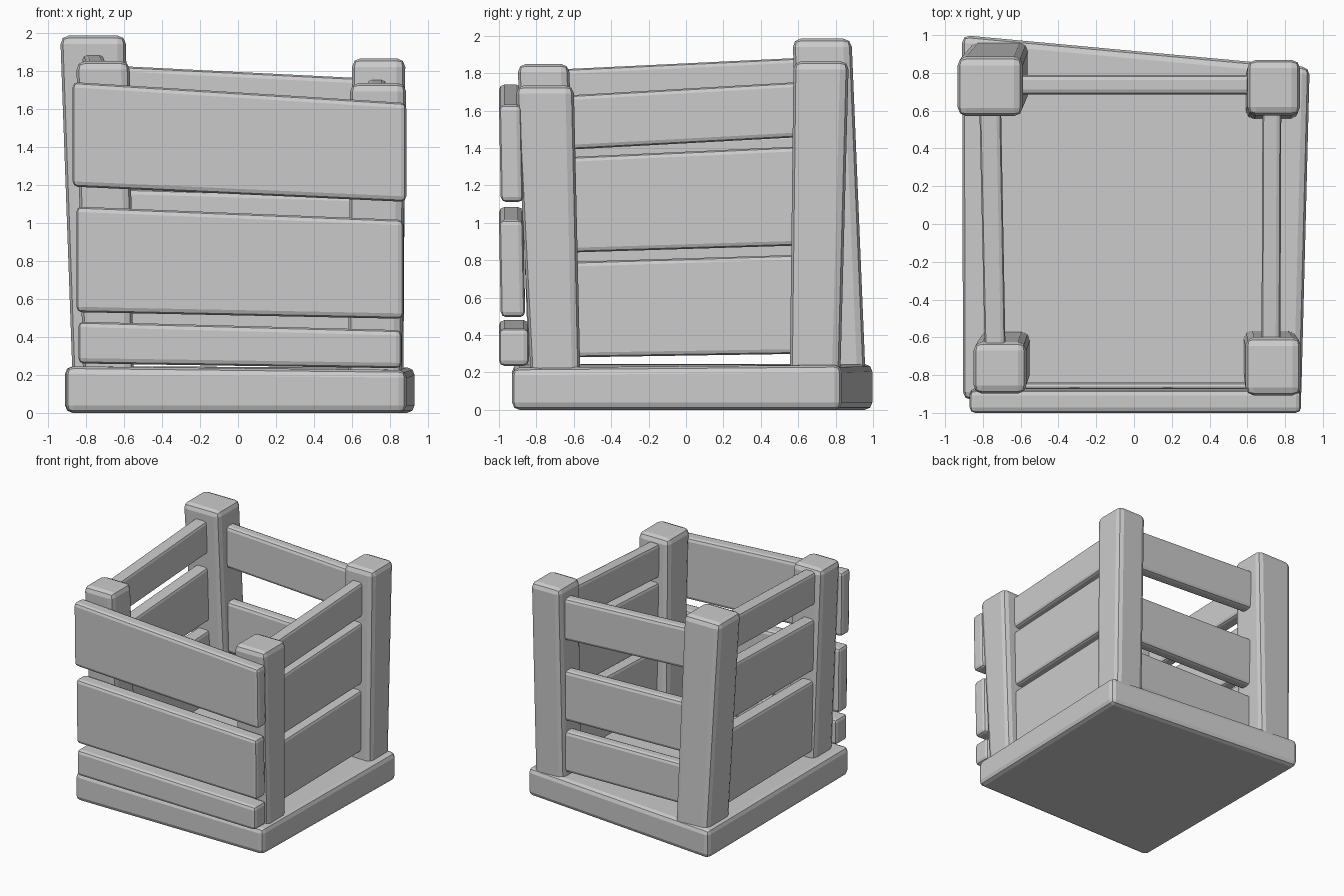
import bpy, bmesh

if "Cube" in bpy.data.objects:
    bpy.data.objects.remove(bpy.data.objects["Cube"])


def hexa(name, bottom, top, bevel):
    """Bevelled eight-corner block from a bottom and a top loop."""
    bm = bmesh.new()
    b = [bm.verts.new(p) for p in bottom]
    t = [bm.verts.new(p) for p in top]
    bm.faces.new(b[::-1])
    bm.faces.new(t)
    for i in range(4):
        j = (i + 1) % 4
        bm.faces.new((b[i], b[j], t[j], t[i]))
    bmesh.ops.recalc_face_normals(bm, faces=bm.faces[:])
    bmesh.ops.bevel(bm, geom=bm.edges[:], offset=bevel, segments=2,
                    profile=0.5, affect='EDGES')
    me = bpy.data.meshes.new(name)
    bm.to_mesh(me)
    bm.free()
    ob = bpy.data.objects.new(name, me)
    bpy.context.collection.objects.link(ob)
    return ob


def rect(x0, x1, y0, y1, z):
    return [(x0, y0, z), (x1, y0, z), (x1, y1, z), (x0, y1, z)]


def plank_x(name, x0, x1, y0, y1, left, right, lean=0.0):
    """Plank along x; left/right are (low z, high z) at its ends."""
    def loop(k):
        d = 0 if k else lean
        return [(x0, y0 + d, left[k]), (x1, y0 + d, right[k]),
                (x1, y1 + d, right[k]), (x0, y1 + d, left[k])]
    hexa(name, loop(0), loop(1), 0.028)


def plank_y(name, xf, xb, y0, y1, front, back):
    """Plank along y; xf/xb are (x0, x1) at the front and back ends."""
    def loop(k):
        return [(xf[0], y0, front[k]), (xf[1], y0, front[k]),
                (xb[1], y1, back[k]), (xb[0], y1, back[k])]
    hexa(name, loop(0), loop(1), 0.025)


# crooked floor slab
plan = [(-0.905, -0.93), (0.885, -0.93), (0.93, 0.83), (-0.91, 1.0)]
hexa("base", [(x, y, 0.0) for x, y in plan],
     [(x, y, z) for (x, y), z in zip(plan, (0.245, 0.225, 0.24, 0.245))], 0.04)

# leaning corner posts: bottom rectangle, top rectangle, top height
posts = {
    "back_left_post": ((-0.87, -0.56, 0.64, 0.96), (-0.935, -0.59, 0.57, 0.885), 1.985),
    "back_right_post": ((0.59, 0.87, 0.555, 0.825), (0.60, 0.88, 0.575, 0.87), 1.865),
    "front_right_post": ((0.58, 0.86, -0.83, -0.565), (0.59, 0.885, -0.91, -0.60), 1.735),
    "front_left_post": ((-0.815, -0.55, -0.84, -0.57), (-0.85, -0.57, -0.90, -0.625), 1.85),
}
for name, (lo, hi, z) in posts.items():
    hexa(name, rect(*lo, 0.18), rect(*hi, z), 0.045)

# front planks, outside the posts
plank_x("front_top_plank", -0.87, 0.885, -1.0, -0.88, (1.19, 1.74), (1.11, 1.63), 0.01)
plank_x("front_middle_plank", -0.85, 0.87, -1.0, -0.87, (0.53, 1.085), (0.495, 1.015), 0.01)
plank_x("front_bottom_plank", -0.84, 0.86, -1.0, -0.84, (0.26, 0.48), (0.235, 0.435))

# back planks, between the posts
for name, l, r in (("top", (1.47, 1.825), (1.40, 1.76)),
                   ("middle", (0.74, 1.18), (0.71, 1.14)),
                   ("bottom", (0.29, 0.64), (0.27, 0.62))):
    plank_x("back_%s_plank" % name, -0.64, 0.66, 0.685, 0.79, l, r)

# right side planks
for name, f, b in (("top", (1.39, 1.68), (1.46, 1.755)),
                   ("middle", (0.84, 1.35), (0.88, 1.41)),
                   ("bottom", (0.28, 0.79), (0.30, 0.83))):
    plank_y("right_%s_plank" % name, (0.675, 0.775), (0.68, 0.78), -0.65, 0.65, f, b)

# left side planks
for name, f, b in (("top", (1.54, 1.82), (1.60, 1.885)),
                   ("middle", (0.98, 1.42), (1.01, 1.48)),
                   ("bottom", (0.29, 0.90), (0.30, 0.93))):
    plank_y("left_%s_plank" % name, (-0.79, -0.68), (-0.82, -0.705), -0.68, 0.68, f, b)
